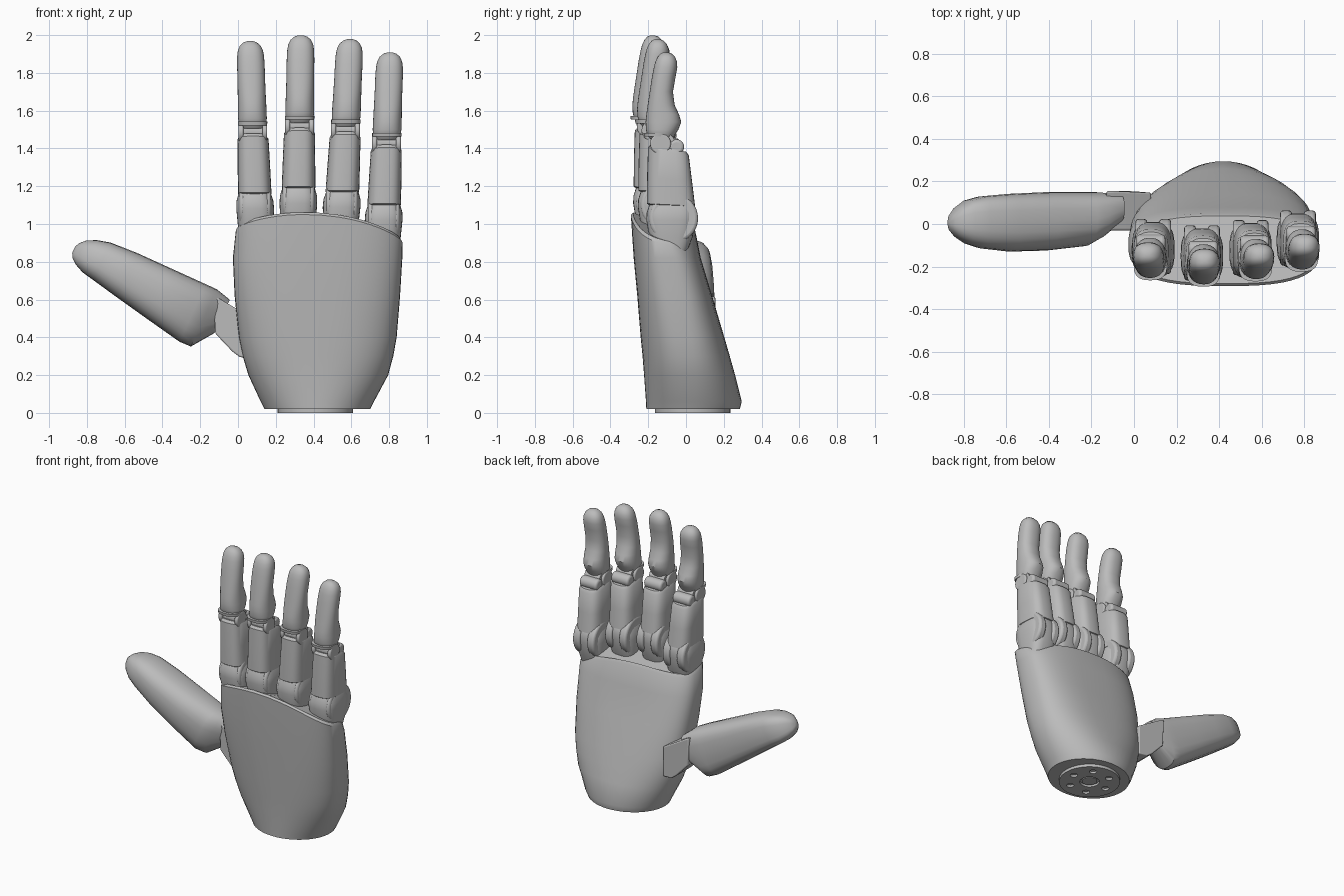
import bpy, bmesh, math
from mathutils import Matrix, Vector

cube = bpy.data.objects.get("Cube")
if cube:
    bpy.data.objects.remove(cube, do_unlink=True)

GREY = (0.5, 0.5, 0.5, 1)
mat = bpy.data.materials.new("plain grey")
mat.use_nodes = True
mat.diffuse_color = GREY
mat.node_tree.nodes["Principled BSDF"].inputs["Base Color"].default_value = GREY


def smooth(ob, angle=35):
    bpy.ops.object.select_all(action="DESELECT")
    ob.select_set(True)
    bpy.context.view_layer.objects.active = ob
    bpy.ops.object.shade_smooth_by_angle(angle=math.radians(angle))


def finish(name, bm, angle=35, bevel=0):
    """Turn a bmesh into a smooth-shaded grey object."""
    bmesh.ops.recalc_face_normals(bm, faces=bm.faces)
    me = bpy.data.meshes.new(name)
    bm.to_mesh(me)
    bm.free()
    me.materials.append(mat)
    ob = bpy.data.objects.new(name, me)
    bpy.context.collection.objects.link(ob)
    if bevel:
        m = ob.modifiers.new("bevel", "BEVEL")
        m.width, m.segments, m.limit_method = bevel, 3, "ANGLE"
    smooth(ob, angle)
    return ob


def oval(a0, a1, b0, b1, n=2.4, n_back=None, count=32):
    """Superellipse outline spanning a0..a1 and b0..b1."""
    pts = []
    for i in range(count):
        t = 2 * math.pi * i / count
        c, s = math.cos(t), math.sin(t)
        e = 2 / (n_back if n_back and s > 0 else n)
        pts.append(((a0 + a1) / 2 + (a1 - a0) / 2 * math.copysign(abs(c) ** e, c),
                    (b0 + b1) / 2 + (b1 - b0) / 2 * math.copysign(abs(s) ** e, s)))
    return pts


def loft(name, rings, angle=35):
    bm = bmesh.new()
    loops = [[bm.verts.new(p) for p in r] for r in rings]
    for a, b in zip(loops, loops[1:]):
        for i in range(len(a)):
            j = (i + 1) % len(a)
            bm.faces.new((a[i], a[j], b[j], b[i]))
    bm.faces.new(loops[0])
    bm.faces.new(loops[-1])
    return finish(name, bm, angle)


def disc(name, loc, r, depth, axis="X", bevel=0.0, seg=32):
    bm = bmesh.new()
    bmesh.ops.create_cone(bm, cap_ends=True, segments=seg, radius1=r, radius2=r, depth=depth)
    rot = Matrix.Rotation(math.pi / 2, 4, "Y") if axis == "X" else Matrix()
    bm.transform(Matrix.Translation(loc) @ rot)
    return finish(name, bm, bevel=bevel)


# Palm: stacked ovals with a slanted, arched top rim
def rim_z(x, y):
    d = x - 0.35
    return 1.065 - (0.11 * (d / 0.52) ** 2 if d > 0 else 0.045 * (d / 0.36) ** 2) - 0.26 * (y + 0.29)


palm_sections = [  # z, left x, right x, front y, back y, front power, back power
    (0.02, 0.14, 0.70, -0.21, 0.285, 2.0, 2.0),
    (0.06, 0.12, 0.72, -0.212, 0.295, 2.1, 2.0),
    (0.20, 0.055, 0.795, -0.222, 0.26, 2.3, 2.2),
    (0.30, 0.025, 0.822, -0.23, 0.232, 2.4, 2.4),
    (0.40, 0.005, 0.84, -0.24, 0.203, 2.5, 2.6),
    (0.62, -0.018, 0.858, -0.258, 0.138, 2.7, 2.9),
    (0.82, -0.027, 0.87, -0.277, 0.078, 2.8, 2.9)]
rings = [[(x, y, z) for x, y in oval(xl, xr, yf, yb, nf, nb, 48)]
         for z, xl, xr, yf, yb, nf, nb in palm_sections]
for inset, drop in ((0, 0.015), (0.012, 0.0)):
    rings.append([(x, y, rim_z(x, y) - drop) for x, y in
                  oval(-0.012 + inset, 0.872 - inset, -0.292 + inset, 0.05 - inset, 2.8, 2.8, 48)])
loft("palm", rings)

# Wrist plate with a centre hole and a circle of bolt holes
plate = disc("wrist_plate", (0.41, 0.035, 0.02), 0.2, 0.04, "Z", seg=48)
bm = bmesh.new()
holes = [(0.41, 0.035, 0.065)] + [
    (0.41 + 0.135 * math.cos(k * math.pi / 3), 0.035 + 0.135 * math.sin(k * math.pi / 3), 0.024)
    for k in range(6)]
for x, y, r in holes:
    bmesh.ops.create_cone(bm, cap_ends=True, segments=24, radius1=r, radius2=r, depth=0.03,
                          matrix=Matrix.Translation((x, y, 0)))
cutter = finish("plate_hole_cutter", bm)
cutter.hide_render = True
cut = plate.modifiers.new("holes", "BOOLEAN")
cut.object, cut.operation, cut.solver = cutter, "DIFFERENCE", "EXACT"
bpy.ops.object.select_all(action="DESELECT")
bpy.context.view_layer.objects.active = plate
plate.select_set(True)
bpy.ops.object.modifier_apply(modifier=cut.name)
bpy.data.objects.remove(cutter, do_unlink=True)
smooth(plate)
disc("wrist_hub", (0.41, 0.035, 0.016), 0.05, 0.022, "Z")

# Fingers: one shape, shifted and leaned for each; sections are z, front y, back y, half width
KNUCKLE = [(0.84, -0.17, 0.0, 0.085), (0.93, -0.195, 0.035, 0.094), (1.02, -0.21, 0.05, 0.1),
           (1.06, -0.208, 0.05, 0.098), (1.10, -0.195, 0.04, 0.086), (1.14, -0.175, 0.01, 0.072)]
TIP = [(1.445, -0.185, -0.07, 0.06), (1.47, -0.205, -0.06, 0.073), (1.50, -0.212, -0.04, 0.076),
       (1.54, -0.214, -0.025, 0.076), (1.58, -0.21, -0.037, 0.075), (1.63, -0.203, -0.06, 0.074),
       (1.70, -0.192, -0.069, 0.073), (1.78, -0.18, -0.055, 0.073), (1.83, -0.17, -0.046, 0.071),
       (1.86, -0.162, -0.048, 0.066), (1.885, -0.15, -0.058, 0.054), (1.902, -0.135, -0.076, 0.034),
       (1.909, -0.118, -0.098, 0.012)]


def finger(name, x0, lean, dy, dz):
    def at(x, y, z):
        return (x0 + x + lean * (z - 1.05), y + dy, z + dz)

    def stack(part, secs, n):
        loft(f"{name}_{part}", [[at(x, y, z) for x, y in oval(-w, w, f, b, n)]
                                for z, f, b, w in secs])

    stack("knuckle", KNUCKLE, 3)
    for side, s in (("right", -1), ("left", 1)):
        disc(f"{name}_knuckle_cheek_{side}", at(s * 0.056, -0.066, 1.03), 0.13, 0.056, bevel=0.016)
        disc(f"{name}_joint_ear_{side}", at(s * 0.063, -0.135, 1.425), 0.055, 0.026, bevel=0.008)
    # Middle shell, its ends slanting down toward the back
    shell = []
    for z, f, b, w, slant in ((1.10, -0.195, 0.035, 0.08, 0.05), (1.108, -0.207, 0.048, 0.089, 0.05),
                              (1.25, -0.206, 0.032, 0.086, 0.1), (1.405, -0.201, 0.015, 0.082, 0.2),
                              (1.42, -0.187, 0.002, 0.07, 0.2)):
        shell.append([at(x, y, z - slant * (y - f)) for x, y in oval(-w, w, f, b, 3)])
    loft(f"{name}_middle", shell)
    # Hinge pin, back roller and front lip
    disc(f"{name}_hinge_pin", at(0, -0.115, 1.425), 0.058, 0.12)
    disc(f"{name}_back_roller", at(0, -0.05, 1.408), 0.04, 0.136, bevel=0.015)
    stack("joint_lip", [(1.462, -0.222, -0.09, 0.077), (1.482, -0.225, -0.09, 0.078)], 2.6)
    stack("tip", TIP, 2.3)


for args in (("index", 0.09, -0.03, -0.04, 0.06), ("middle", 0.32, 0.015, -0.07, 0.09),
             ("ring", 0.55, 0.05, -0.045, 0.07), ("little", 0.772, 0.038, 0.0, 0.0)):
    finger(*args)

# Thumb: ovals across a slanted axis; t along, s across, then front and back y
THUMB = [(-0.05, -0.022, -0.215, 0.0, 0.14), (0.035, 0.0, -0.333, -0.07, 0.15),
         (0.10, 0.0, -0.335, -0.105, 0.15), (0.30, 0.0, -0.297, -0.125, 0.15),
         (0.50, 0.0, -0.258, -0.13, 0.142), (0.65, -0.008, -0.227, -0.115, 0.13),
         (0.72, -0.026, -0.213, -0.094, 0.112), (0.77, -0.05, -0.19, -0.065, 0.08),
         (0.80, -0.08, -0.165, -0.035, 0.045), (0.812, -0.105, -0.142, -0.012, 0.02)]
u, v, start = Vector((-0.91, 0, 0.414)), Vector((0.414, 0, 0.91)), Vector((-0.08, 0, 0.64))
rings = []
for t, s1, s0, f, b in THUMB:
    rings.append([start + u * t + v * s + Vector((0, y, 0)) for s, y in oval(s0, s1, f, b, 2.5, 3.2, 24)])
loft("thumb", rings, 30)

# Thumb link: bevelled wedge between thumb and palm
outline = [(-0.13, 0.62), (-0.09, 0.6), (0.08, 0.5), (0.08, 0.29), (0.01, 0.295), (-0.03, 0.325), (-0.12, 0.42)]
bm = bmesh.new()
front = [bm.verts.new((x, -0.03, z)) for x, z in outline]
back = [bm.verts.new((x, 0.155 - 0.1 * max(0, x), z)) for x, z in outline]
bm.faces.new(front)
bm.faces.new(back)
for i in range(len(outline)):
    j = (i + 1) % len(outline)
    bm.faces.new((front[i], front[j], back[j], back[i]))
finish("thumb_link", bm, bevel=0.008)
